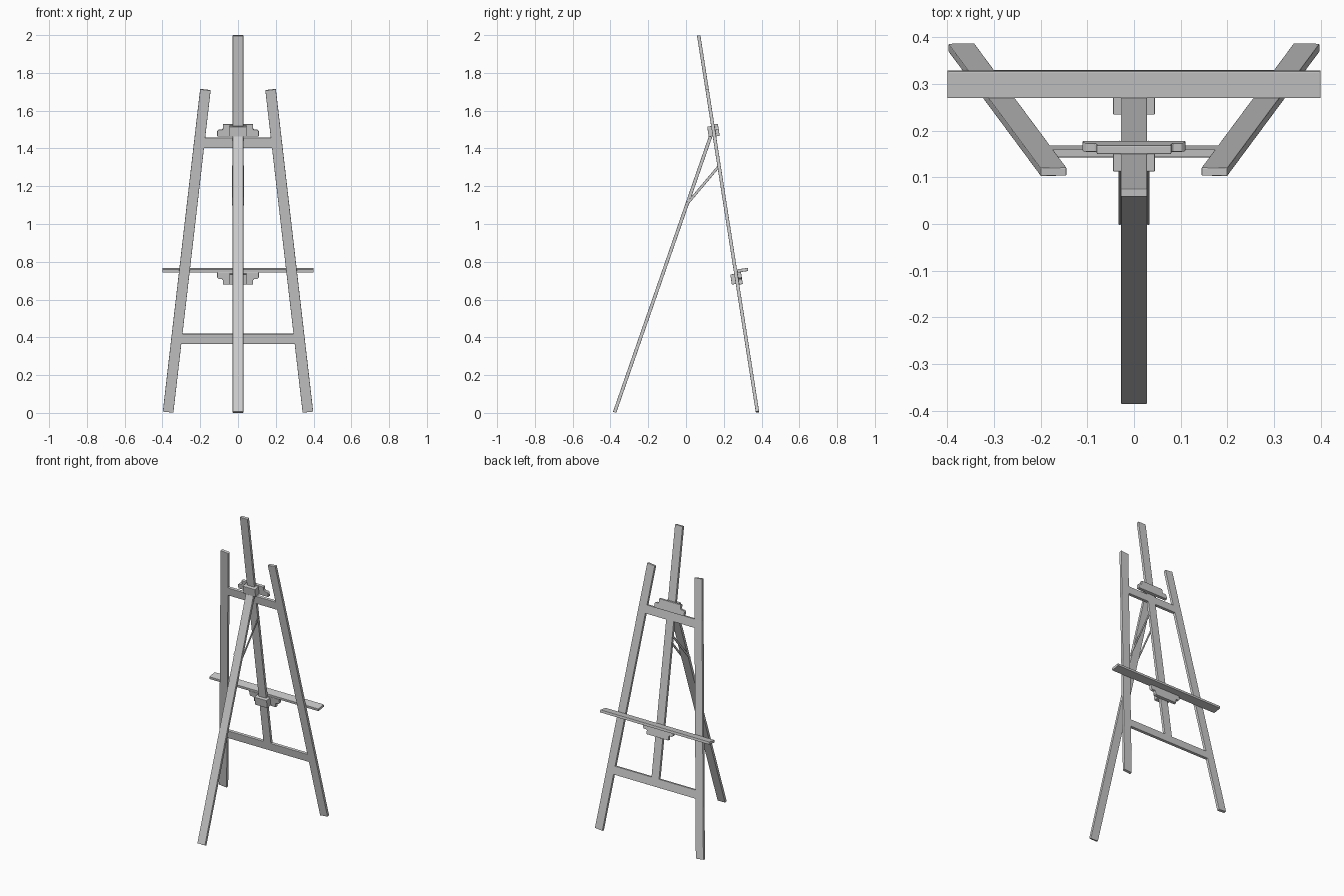
import bpy, bmesh, math
from mathutils import Matrix, Vector

if "Cube" in bpy.data.objects:
    bpy.data.objects.remove(bpy.data.objects["Cube"])

TILT = math.radians(8.87)
# Leaning frame: local x = across, local y = up the slope, local z = toward the canvas side (+y)
V = Vector((0, -math.sin(TILT), math.cos(TILT)))
W = Vector((0, math.cos(TILT), math.sin(TILT)))
FRAME = Matrix(((1, V.x, W.x, 0), (0, V.y, W.y, 0.379), (0, V.z, W.z, 0), (0, 0, 0, 1)))
T = 0.018      # board thickness
B = 0.056      # board width


def finish(name, bm, matrix, bevel=0.002):
    bmesh.ops.recalc_face_normals(bm, faces=bm.faces)
    me = bpy.data.meshes.new(name)
    bm.to_mesh(me)
    bm.free()
    ob = bpy.data.objects.new(name, me)
    bpy.context.collection.objects.link(ob)
    ob.matrix_world = matrix
    mod = ob.modifiers.new("soft_edges", 'BEVEL')
    mod.width = bevel
    mod.segments = 2
    return ob


def prism(name, outline, w0, w1, matrix=FRAME):
    """Extrude an (x, v) outline from depth w0 to w1."""
    bm = bmesh.new()
    face = bm.faces.new([bm.verts.new((x, v, w0)) for x, v in outline])
    ext = bmesh.ops.extrude_face_region(bm, geom=[face])
    verts = [e for e in ext["geom"] if isinstance(e, bmesh.types.BMVert)]
    bmesh.ops.translate(bm, verts=verts, vec=(0, 0, w1 - w0))
    return finish(name, bm, matrix)


def block(name, x0, x1, v0, v1, w0, w1):
    return prism(name, [(x0, v0), (x1, v0), (x1, v1), (x0, v1)], w0, w1)


def bar(name, p, q, width, thick, x=0):
    """Board from p to q, both (y, z), lying in a plane of constant x."""
    p, q = Vector((x, *p)), Vector((x, *q))
    d = (q - p).normalized()
    n = Vector((1, 0, 0)).cross(d)
    m = Matrix((Vector((1, 0, 0)), d, n)).transposed().to_4x4()
    m.translation = p
    h, L = width / 2, (q - p).length
    return prism(name, [(-h, 0), (h, 0), (h, L), (-h, L)], -thick / 2, thick / 2, m)


# Splayed front legs
a, b = Vector((0.370, 0.005)), Vector((0.1725, 1.732))
d = (b - a).normalized()
n = Vector((-d.y, d.x)) * B / 2
for side, s in (("left", -1), ("right", 1)):
    prism("front_leg_" + side, [(s * p.x, p.y) for p in (a + n, a - n, b - n, b + n)],
          -T / 2, T / 2)

# Mast and cross bars in the same plane
block("mast", -B / 2, B / 2, 0.42, 2.0225, -T / 2, T / 2)


def leg_x(v):
    return a.x + (b.x - a.x) * (v - a.y) / (b.y - a.y) - 0.02


for name, v0, v1 in (("lower_cross_bar", 0.370, 0.424), ("upper_cross_bar", 1.420, 1.475)):
    prism(name, [(-leg_x(v0), v0), (leg_x(v0), v0), (leg_x(v1), v1), (-leg_x(v1), v1)],
          -T / 2, T / 2)


# Stepped clamps: plate on the canvas side, block behind the mast
def clamp(name, v, up):
    half = [(0.11, 0), (0.11, 0.027), (0.102, 0.035), (0.084, 0.035), (0.08, 0.04), (0.08, 0.064)]
    pts = half + [(-x, y) for x, y in reversed(half)]
    prism(name + "_plate", [(x, v + up * y) for x, y in pts], T / 2, 0.028)
    lo, hi = sorted((v + up * 0.004, v + up * 0.058))
    block(name + "_block", -0.045, 0.045, lo, hi, -0.03, T / 2)


clamp("top_clamp", 1.480, 1)
clamp("shelf_clamp", 0.750, -1)

# Canvas shelf
block("shelf", -0.4, 0.4, 0.750, 0.767, 0.009, 0.067)

# Rear leg and its two folding straps
bar("rear_leg", (-0.378, 0.003), (0.130, 1.463), B, T)
for side, s in (("left", -1), ("right", 1)):
    bar("strap_" + side, (0.002, 1.102), (0.174, 1.306), 0.005, 0.014, s * 0.0305)
